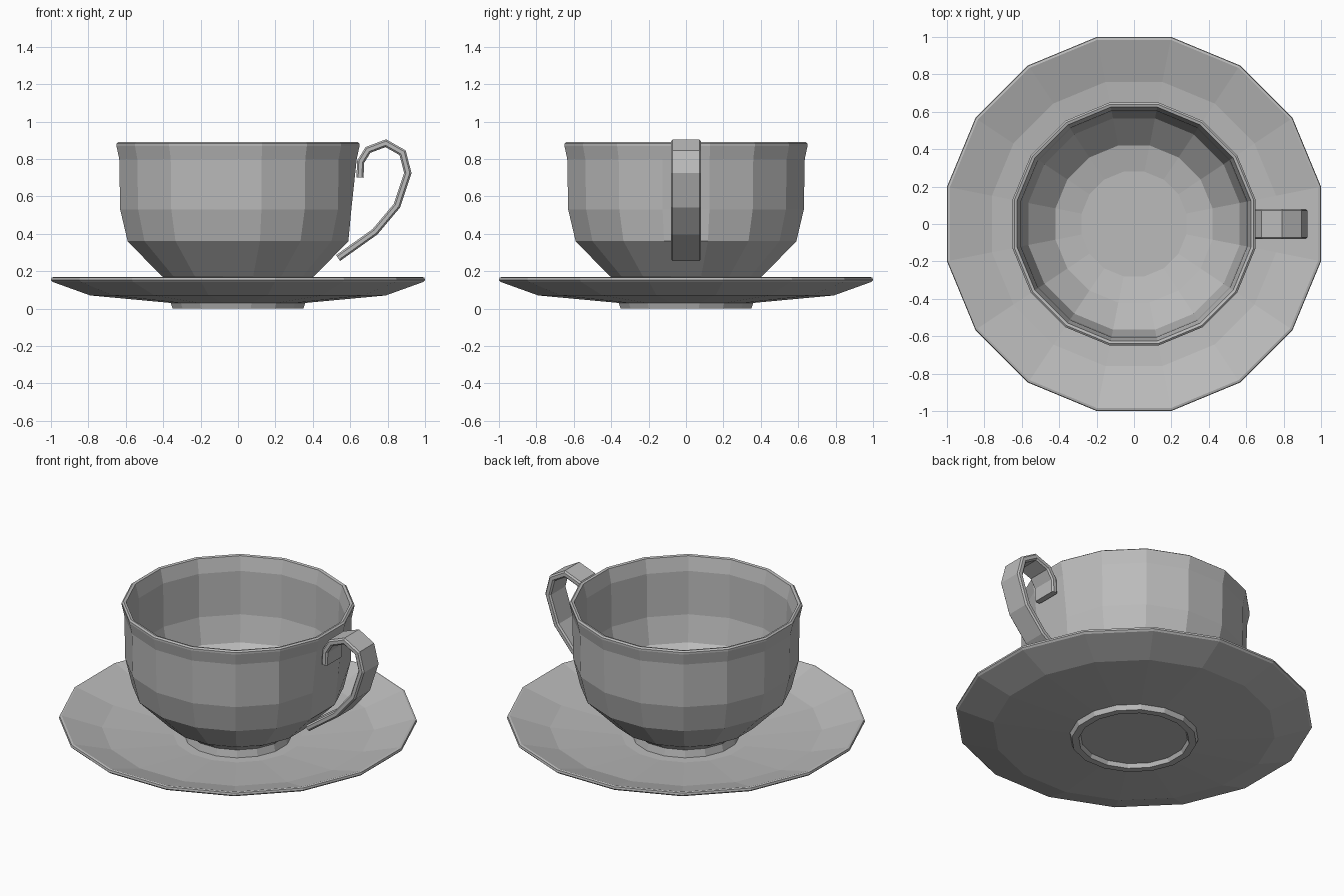
import bpy, bmesh, math
from mathutils import Vector

cube = bpy.data.objects.get("Cube")
if cube:
    bpy.data.objects.remove(cube, do_unlink=True)

SIDES = 16
HALF = math.pi / SIDES

grey = bpy.data.materials.new("plain_grey")
grey.use_nodes = True
colour = (0.5, 0.5, 0.5, 1)
grey.diffuse_color = colour
grey.node_tree.nodes["Principled BSDF"].inputs["Base Color"].default_value = colour


def finish(name, bm):
    bmesh.ops.recalc_face_normals(bm, faces=bm.faces[:])
    mesh = bpy.data.meshes.new(name)
    bm.to_mesh(mesh)
    bm.free()
    mesh.materials.append(grey)
    obj = bpy.data.objects.new(name, mesh)
    bpy.context.collection.objects.link(obj)
    return obj


def loft(bm, rings):
    """Skin a list of vertex rings and cap both ends."""
    count = len(rings[0])
    for a, b in zip(rings, rings[1:]):
        for i in range(count):
            j = (i + 1) % count
            bm.faces.new((a[i], a[j], b[j], b[i]))
    bm.faces.new(rings[0])
    bm.faces.new(rings[-1])


def lathe(bm, profile):
    """Revolve (flat-side radius, height) points with flats on the axes."""
    rings = []
    for r, z in profile:
        r /= math.cos(HALF)
        angles = [HALF * (2 * i + 1) for i in range(SIDES)]
        rings.append([bm.verts.new((r * math.cos(a), r * math.sin(a), z)) for a in angles])
    loft(bm, rings)
    return rings


# Saucer: recessed base, foot ring, shallow dish and thin rim
bm = bmesh.new()
lathe(bm, [(0.30, 0.025), (0.31, 0), (0.35, 0), (0.36, 0.03),
           (0.79, 0.07), (0.99, 0.142), (1.0, 0.152), (0.997, 0.165), (0.985, 0.168),
           (0.76, 0.097), (0.36, 0.055)])
finish("saucer", bm)

# Cup: foot, outer bowl, flared lip, inner bowl
bm = bmesh.new()
outer = [(0.30, 0.055), (0.29, 0.10), (0.32, 0.125), (0.41, 0.175),
         (0.59, 0.36), (0.63, 0.53), (0.635, 0.80)]
lip = [(0.65, 0.87), (0.65, 0.882), (0.64, 0.89), (0.625, 0.886)]
inner = [(0.605, 0.80), (0.60, 0.53), (0.565, 0.37), (0.42, 0.23), (0.28, 0.20)]
rings = lathe(bm, outer + lip + inner)
# Wall is flatter where the handle joins
for i in (0, SIDES - 1):
    rings[5][i].co.x = 0.606
finish("cup", bm)

# Handle: chamfered strap swept along a side path
path = [(0.652, 0.70), (0.656, 0.785), (0.695, 0.848), (0.79, 0.884), (0.88, 0.833),
        (0.908, 0.725), (0.85, 0.55), (0.732, 0.41), (0.535, 0.27)]
pts = [Vector((x, 0, z)) for x, z in path]
w, t, c = 0.08, 0.019, 0.009
section = [(w, t - c), (w - c, t), (c - w, t), (-w, t - c),
           (-w, c - t), (c - w, -t), (w - c, -t), (w, c - t)]
bm = bmesh.new()
rings = []
for i, p in enumerate(pts):
    before = (p - pts[i - 1]).normalized() if i else (pts[1] - p).normalized()
    after = (pts[i + 1] - p).normalized() if i + 1 < len(pts) else before
    along = (before + after).normalized()
    across = Vector((-along.z, 0, along.x)) / along.dot(before)
    rings.append([bm.verts.new(p + across * n + Vector((0, y, 0))) for y, n in section])
loft(bm, rings)
finish("handle", bm)
